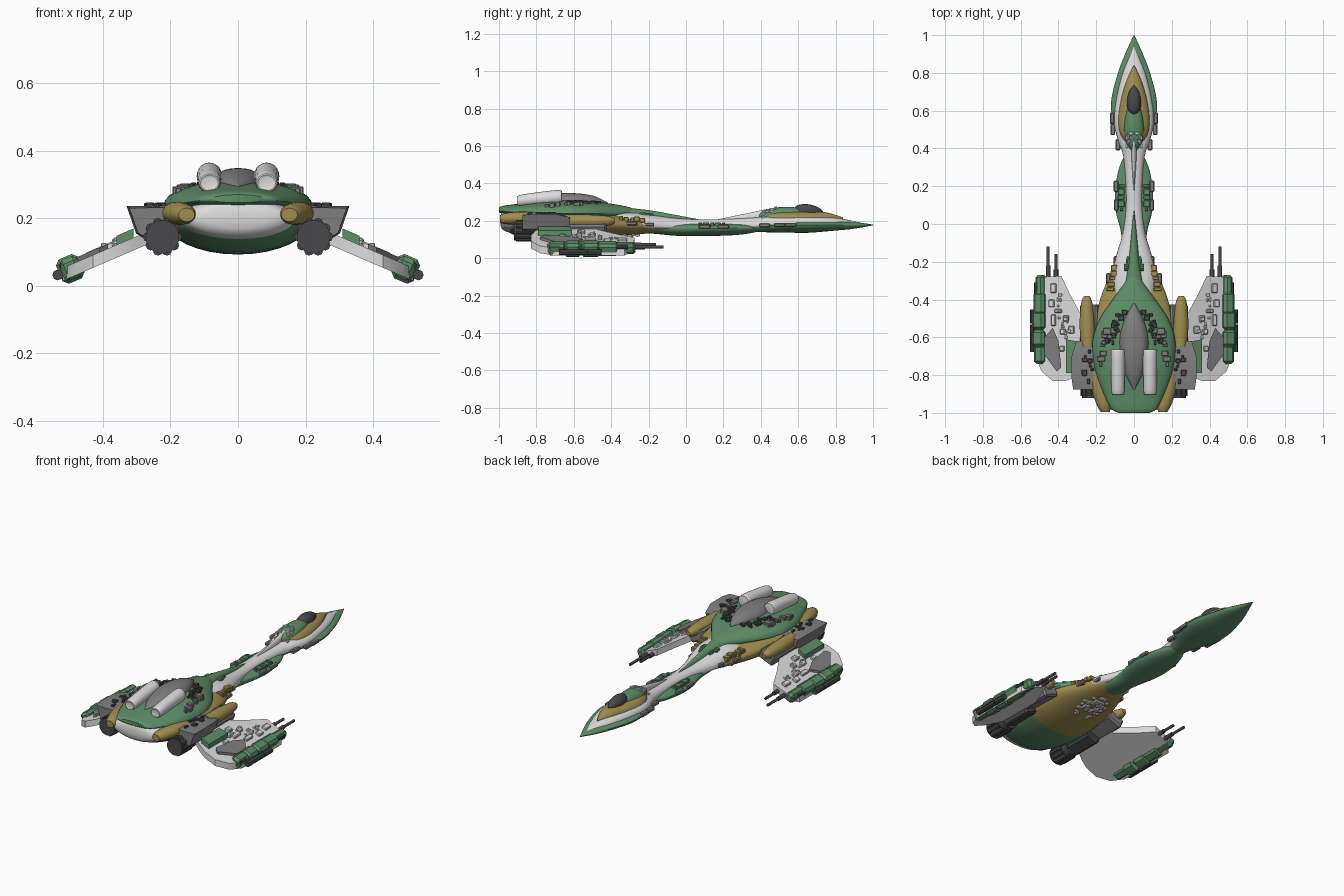
import bpy, bmesh, math, random
from mathutils import Matrix, Vector

random.seed(4)

def material(name, rgb):
    m = bpy.data.materials.new(name)
    m.diffuse_color = (*rgb, 1)
    return m

GREEN = material("hull green", (0.11, 0.27, 0.14))
GOLD = material("ochre", (0.35, 0.27, 0.08))
WHITE = material("off white", (0.72, 0.72, 0.72))
GRAY = material("mid gray", (0.21, 0.21, 0.21))
DARK = material("dark gray", (0.065, 0.065, 0.07))
TILT = math.atan(0.43)          # droop angle of the wings

def finish(name, bm, mats, mirror=False):
    bmesh.ops.recalc_face_normals(bm, faces=bm.faces)
    me = bpy.data.meshes.new(name)
    bm.to_mesh(me)
    bm.free()
    for m in mats if isinstance(mats, list) else [mats]:
        me.materials.append(m)
    ob = bpy.data.objects.new(name, me)
    bpy.context.collection.objects.link(ob)
    if mirror:
        ob.modifiers.new("Mirror", 'MIRROR')
    return ob

def smooth_stations(st, k=4):
    out = []
    for i in range(len(st) - 1):
        a, b, c, d = st[max(i - 1, 0)], st[i], st[i + 1], st[min(i + 2, len(st) - 1)]
        for j in range(k):
            t = j / k
            out.append([0.5 * (2 * q + (r - p) * t + (2 * p - 5 * q + 4 * r - s) * t * t
                               + (3 * q - p - 3 * r + s) * t ** 3) for p, q, r, s in zip(a, b, c, d)])
    return out + [list(st[-1])]

def loft(name, st, mats, n=28, p=1.0, mirror=False, rule=None):
    """stations: y, half width, z middle, rise, drop, (x centre)"""
    st = smooth_stations([tuple(s) + (0,) * (6 - len(s)) for s in st])
    bm = bmesh.new()
    rings = []
    for y, w, z, up, dn, x in st:
        w, up, dn = max(w, .001), max(up, .001), max(dn, .001)
        ring = []
        for i in range(n):
            a = 2 * math.pi * i / n
            c, s = math.cos(a), math.sin(a)
            ring.append(bm.verts.new((x + w * math.copysign(abs(c) ** p, c), y,
                                      z + (up if s > 0 else dn) * math.copysign(abs(s) ** p, s))))
        rings.append(ring)
    for a, b in zip(rings, rings[1:]):
        for i in range(n):
            bm.faces.new((a[i], a[(i + 1) % n], b[(i + 1) % n], b[i]))
    bm.faces.new(rings[0])
    bm.faces.new(rings[-1])
    if rule:
        for f in bm.faces:
            f.material_index = rule(f.calc_center_median())
    return finish(name, bm, mats, mirror)

def add_box(bm, c, size, rot=0.0, bevel=0.0):
    m = Matrix.Translation(c) @ Matrix.Rotation(rot, 4, 'Y') @ Matrix.Diagonal((*size, 1))
    v = bmesh.ops.create_cube(bm, size=1, matrix=m)['verts']
    if bevel:
        e = list({e for q in v for e in q.link_edges})
        bmesh.ops.bevel(bm, geom=e, offset=bevel, segments=1, affect='EDGES')

def add_rod(bm, a, b, r, n=12, r2=None):
    a, b = Vector(a), Vector(b)
    m = Matrix.Translation((a + b) / 2) @ (b - a).to_track_quat('Z', 'Y').to_matrix().to_4x4()
    bmesh.ops.create_cone(bm, cap_ends=True, segments=n, radius1=r, radius2=r2 or r,
                          depth=(b - a).length, matrix=m)

def boxes(name, items, mat, rot=0.0, bevel=0.0):
    bm = bmesh.new()
    for c, s in items:
        add_box(bm, c, s, rot, bevel)
    return finish(name, bm, mat, True)

def rods(name, items, mat):
    bm = bmesh.new()
    for it in items:
        add_rod(bm, *it)
    return finish(name, bm, mat, True)

def wing_z(x):
    return 0.097 - 0.43 * (x - 0.374)

def wing_slab(name, pts, mat, lo, hi):
    bm = bmesh.new()
    low = [bm.verts.new((x, y, wing_z(x) + lo)) for x, y in pts]
    top = [bm.verts.new((x, y, wing_z(x) + hi)) for x, y in pts]
    bm.faces.new(low)
    bm.faces.new(top)
    for i in range(len(pts)):
        j = (i + 1) % len(pts)
        bm.faces.new((low[i], low[j], top[j], top[i]))
    return finish(name, bm, mat, True)

# nose: green keel with stacked coloured decks
loft("nose_keel", [(1, .002, .178, .002, .002), (.9, .047, .178, .016, .02), (.8, .085, .178, .02, .03),
     (.65, .121, .178, .022, .042), (.52, .108, .178, .022, .04), (.42, .066, .174, .02, .035),
     (.33, .045, .17, .02, .03)], GREEN)
loft("upper_deck_and_neck", [(.94, .002, .185, .004, .005), (.8, .06, .185, .032, .01), (.65, .096, .185, .043, .01),
     (.53, .104, .183, .047, .012), (.44, .084, .18, .046, .015), (.36, .057, .175, .042, .02),
     (.22, .045, .17, .04, .02), (.08, .045, .167, .04, .02), (-.05, .06, .168, .046, .02),
     (-.17, .095, .172, .058, .02), (-.28, .118, .178, .067, .03), (-.4, .11, .18, .07, .03)], WHITE, p=.85)
loft("nose_ochre_deck", [(.84, .002, .212, .006, .01), (.75, .044, .205, .04, .02), (.65, .073, .2, .05, .02),
     (.55, .085, .2, .052, .02), (.47, .072, .2, .05, .02), (.41, .03, .2, .03, .02)], GOLD, p=.85)
loft("canopy_fairing", [(.68, .002, .235, .01, .01), (.6, .042, .225, .045, .02), (.5, .056, .22, .053, .02),
     (.43, .042, .215, .046, .02), (.39, .015, .21, .03, .02)], GREEN, p=.85)
loft("canopy", [(.732, .004, .25, .003, .01), (.7, .026, .25, .026, .02), (.65, .037, .25, .039, .02),
     (.6, .031, .25, .035, .02), (.575, .006, .25, .015, .01)], DARK)
loft("neck_spine", [(.57, .002, .262, .004, .03), (.45, .013, .235, .03, .04), (.35, .013, .215, .03, .04),
     (.17, .002, .2, .008, .02)], WHITE)

# neck underside and top spike
loft("neck_keel", [(.4, .03, .165, .015, .02), (.3, .078, .162, .022, .035), (.18, .1, .16, .026, .04),
     (.07, .097, .16, .026, .041), (-.05, .068, .16, .028, .04), (-.16, .07, .165, .028, .035),
     (-.3, .08, .17, .03, .03)], GREEN)
loft("neck_top_spike", [(.07, .002, .204, .004, .01), (-.08, .019, .2, .036, .02), (-.2, .032, .215, .042, .02),
     (-.32, .05, .23, .04, .02)], GREEN)

# aft hull: ochre front, green rear, white tail bulb
loft("aft_hull", [(-.1, .05, .168, .02, .03), (-.2, .098, .175, .035, .042), (-.3, .142, .18, .045, .058),
     (-.42, .185, .19, .05, .08), (-.6, .215, .195, .055, .102), (-.8, .21, .2, .055, .1),
     (-.92, .17, .2, .05, .075), (-.96, .13, .2, .04, .05)], [GOLD, GREEN], n=32,
     rule=lambda c: 1 if c.y < -.64 else 0)
loft("tail_bulb", [(-.8, .17, .2, .06, .06), (-.9, .172, .2, .06, .067), (-.96, .155, .2, .055, .058),
     (-.985, .115, .2, .045, .04), (-.993, .05, .2, .02, .015)], WHITE)
loft("dorsal_shield", [(-.25, .003, .25, .006, .015), (-.32, .055, .243, .034, .025), (-.41, .12, .24, .053, .025),
     (-.5, .18, .24, .065, .022), (-.6, .216, .24, .072, .02), (-.7, .217, .24, .072, .02),
     (-.8, .198, .243, .062, .02), (-.9, .16, .246, .045, .018), (-.98, .118, .252, .028, .014),
     (-1, .08, .256, .014, .01)], GREEN, n=32)
loft("dorsal_spine", [(-.42, .004, .285, .015, .01), (-.5, .05, .285, .05, .02), (-.6, .078, .285, .063, .02),
     (-.7, .073, .285, .06, .02), (-.8, .048, .28, .045, .02), (-.88, .004, .28, .015, .01)], GRAY, p=.85)
loft("dorsal_tube", [(-.902, .02, .305, .017, .017, .085), (-.895, .033, .306, .03, .03, .085),
     (-.8, .036, .316, .036, .036, .085), (-.68, .037, .327, .038, .038, .085),
     (-.664, .03, .327, .03, .03, .085)], WHITE, n=20, mirror=True)

# side pods
loft("intake_pod", [(-.38, .014, .2, .012, .012, .25), (-.42, .03, .2, .026, .028, .25),
     (-.53, .04, .2, .034, .036, .248), (-.65, .036, .2, .035, .035, .245)], GOLD, n=16, mirror=True)
loft("tail_pod", [(-.78, .045, .215, .03, .03, .19), (-.88, .045, .215, .034, .034, .178),
     (-.96, .036, .212, .03, .03, .16), (-.995, .024, .21, .02, .02, .152)], GOLD, n=16, mirror=True)

# engine nacelle: five-sided profile run along y
bm = bmesh.new()
profile = [(.185, .238), (.33, .236), (.302, .155), (.255, .125), (.18, .14)]
rings = [[bm.verts.new((.25 + (x - .25) * s, y, .18 + (z - .18) * s)) for x, z in profile]
         for y, s in ((-.875, .9), (-.82, 1), (-.7, 1), (-.62, .7))]
for a, b in zip(rings, rings[1:]):
    for i in range(5):
        bm.faces.new((a[i], a[(i + 1) % 5], b[(i + 1) % 5], b[i]))
bm.faces.new(rings[0])
bm.faces.new(rings[-1])
finish("engine_nacelle", bm, GRAY, True)
boxes("nacelle_front", [((.232, -.54, .168), (.1, .23, .06))], GRAY, TILT, .01)
boxes("nacelle_underside", [((.225, -.7, .135), (.08, .2, .05))], DARK, TILT, .01)
parts = [((.224, -.92, .145), (.224, -.78, .145), .05, 20)]
for i in range(10):
    a = math.tau * i / 10
    x, z = .224 + .043 * math.cos(a), .145 + .043 * math.sin(a)
    parts.append(((x, -.91, z), (x, -.82, z), .015, 8))
rods("engine_exhaust", parts, DARK)

# wings
wing_slab("wing", [(.47, -.28), (.385, -.275), (.34, -.37), (.275, -.49), (.21, -.56), (.21, -.75), (.31, -.81),
          (.36, -.83), (.43, -.83), (.49, -.78), (.52, -.7), (.52, -.33)], WHITE, -.02, .018)
wing_slab("wing_gray_panel", [(.43, -.55), (.475, -.6), (.475, -.69), (.41, -.78), (.385, -.76), (.4, -.62)],
          GRAY, .015, .032)
wing_slab("wing_root_block", [(.31, -.62), (.36, -.61), (.36, -.79), (.31, -.79)], GREEN, .01, .045)
boxes("wing_panel_blocks", [((x, y, wing_z(x) + .022), (sx, sy, .022)) for x, y, sx, sy in
      ((.425, -.34, .03, .05), (.435, -.42, .03, .04), (.4, -.46, .04, .02), (.425, -.51, .025, .06),
       (.36, -.5, .03, .03), (.33, -.56, .03, .04), (.375, -.57, .03, .03), (.38, -.66, .025, .03))],
      WHITE, TILT, .004)

# wing tip pods, dark rails and guns
boxes("wing_tip_pod", [((.492, -.33, .054), (.05, .12, .06)), ((.494, -.42, .052), (.064, .12, .07)),
      ((.497, -.51, .05), (.07, .1, .078)), ((.497, -.605, .05), (.07, .09, .078)),
      ((.495, -.69, .052), (.06, .1, .066))], GREEN, TILT, .014)
rods("wing_tip_rail", [((.534, y - .038, .032), (.534, y + .038, .032), .016, 8) for y in (-.64, -.57, -.49)], DARK)
rods("wing_tip_small_rail", [((.52, y - .03, .06), (.52, y + .03, .06), .01, 8) for y in (-.7, -.41, -.34)], DARK)
rods("wing_guns", [((.455, -.34, .06), (.455, -.12, .06), .008), ((.413, -.34, .073), (.413, -.16, .073), .008),
     ((.455, -.3, .06), (.455, -.22, .06), .012), ((.413, -.3, .073), (.413, -.24, .073), .012)], DARK)

# surface fittings, dropped onto the hull along short paths
bpy.context.view_layer.update()
deps = bpy.context.evaluated_depsgraph_get()

def fittings(name, mat, start, end, count, spread, size, up=1):
    spots = []
    for i in range(count):
        t = (i + .5) / count
        x = start[0] + (end[0] - start[0]) * t + random.uniform(-spread, spread)
        y = start[1] + (end[1] - start[1]) * t + random.uniform(-spread, spread)
        hit = bpy.context.scene.ray_cast(deps, (x, y, up), (0, 0, -up))
        if hit[0]:
            s = [size * random.uniform(.6, 1.5) for _ in range(2)]
            spots.append(((x, y, hit[1].z), (s[0], s[1], size * .9)))
    return spots, name, mat

jobs = [fittings("spine_fittings", DARK, (.06, -.45), (.13, -.64), 20, .018, .02),
        fittings("shield_edge_fittings", GRAY, (.15, -.55), (.185, -.75), 7, .01, .028),
        fittings("nacelle_fittings", DARK, (.25, -.68), (.24, -.82), 10, .025, .02),
        fittings("neck_base_fittings", GREEN, (.02, -.19), (.04, -.24), 7, .012, .018),
        fittings("neck_side_fittings", GREEN, (.066, .22), (.066, .06), 5, .003, .026),
        fittings("collar_fittings", GOLD, (.1, -.22), (.13, -.36), 5, .004, .028),
        fittings("nose_fittings", WHITE, (.025, .48), (.04, .42), 8, .012, .016),
        fittings("wing_fittings", WHITE, (.4, -.38), (.35, -.62), 14, .025, .014),
        fittings("belly_fittings", WHITE, (.02, -.28), (.05, -.42), 14, .03, .022, -1)]
for spots, name, mat in jobs:
    boxes(name, spots, mat, 0, .003)
boxes("hull_side_blocks", [((x, y, z), (.025, .06, .022)) for x, y, z in
      ((.115, .56, .178), (.112, .5, .178), (.085, .42, .176), (.095, .2, .168), (.094, .1, .168),
       (.095, -.2, .18), (.135, -.29, .185))], GRAY, 0, .005)

bpy.ops.object.select_all(action='SELECT')
bpy.context.view_layer.objects.active = bpy.context.collection.objects[0]
bpy.ops.object.shade_smooth_by_angle(angle=math.radians(35))
